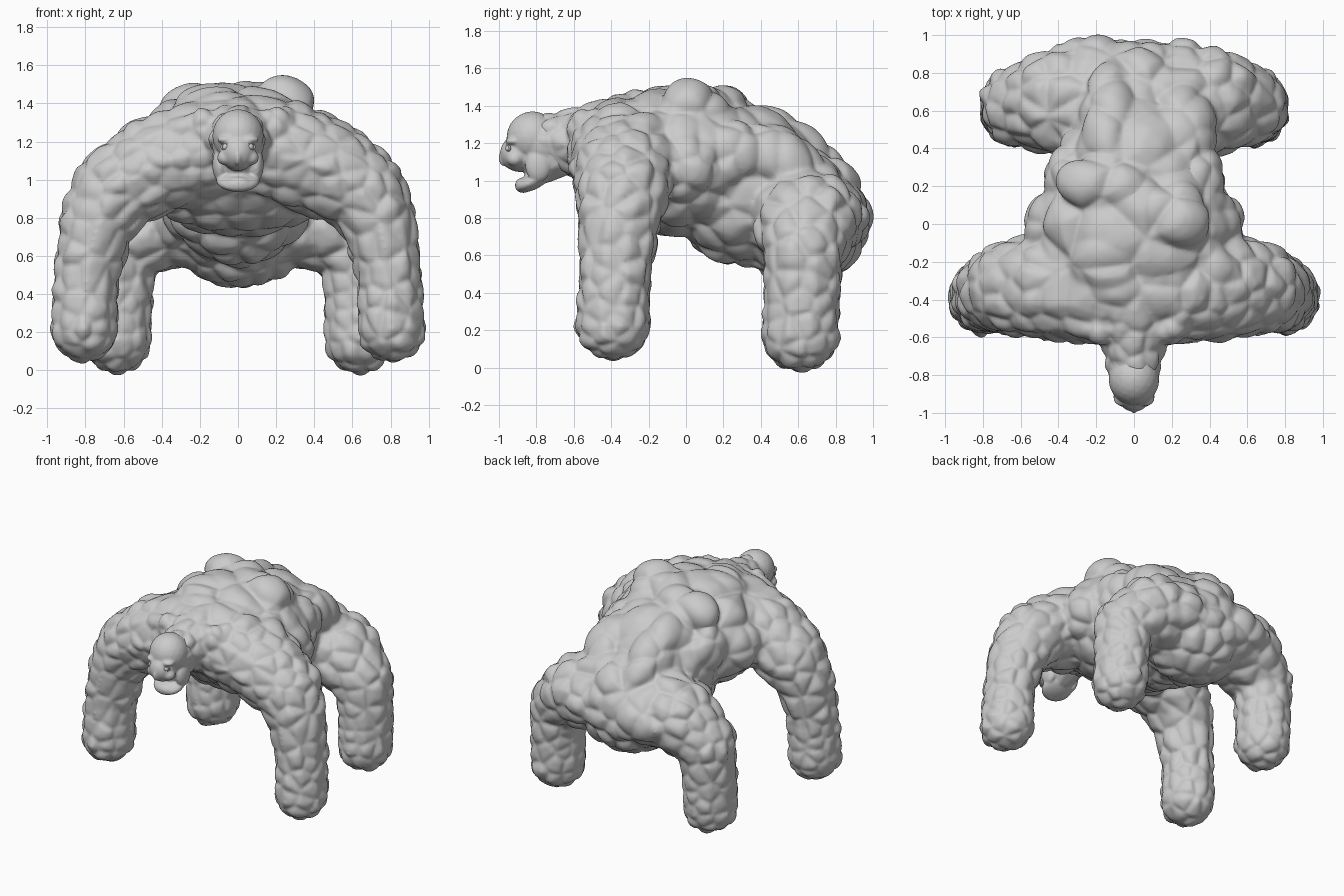
import bpy, bmesh, math, random
from mathutils import Matrix, Vector, kdtree

random.seed(7)
cube = bpy.data.objects.get("Cube")
if cube:
    bpy.data.objects.remove(cube, do_unlink=True)

stone = bpy.data.materials.new("stone_grey")
stone.use_nodes = True
GREY = (0.6, 0.6, 0.6, 1)
stone.diffuse_color = GREY
stone.node_tree.nodes["Principled BSDF"].inputs["Base Color"].default_value = GREY


def blob(bm, centre, radii, tilt=0, detail=3):
    """Ellipsoid, optionally pitched about x."""
    m = (Matrix.Translation(centre) @ Matrix.Rotation(math.radians(tilt), 4, 'X')
         @ Matrix.Diagonal((*radii, 1)))
    bmesh.ops.create_icosphere(bm, subdivisions=detail, radius=1, matrix=m)


def chain(bm, points, side=1, steps=7):
    """Tapered limb: overlapping spheres along x, y, z, radius points."""
    for a, b in zip(points, points[1:]):
        for i in range(steps + 1):
            x, y, z, r = Vector(a).lerp(Vector(b), i / steps)
            blob(bm, (x * side, y, z), (r, r * 1.1, r), detail=2)


def fuse(name, bm, voxel, smoothing):
    """Melt overlapping volumes into a single skin."""
    mesh = bpy.data.meshes.new(name)
    bm.to_mesh(mesh)
    bm.free()
    obj = bpy.data.objects.new(name, mesh)
    bpy.context.collection.objects.link(obj)
    rem = obj.modifiers.new("skin", 'REMESH')
    rem.mode = 'VOXEL'
    rem.voxel_size = voxel
    smooth = obj.modifiers.new("soften", 'SMOOTH')
    smooth.iterations = smoothing
    bpy.context.view_layer.update()
    dg = bpy.context.evaluated_depsgraph_get()
    obj.data = bpy.data.meshes.new_from_object(obj.evaluated_get(dg))
    obj.data.name = name
    obj.modifiers.clear()
    obj.data.materials.clear()
    obj.data.materials.append(stone)
    obj.data.shade_smooth()
    return obj


# Body volumes: shoulders, chest, waist, rump
bm = bmesh.new()
blob(bm, (0, -0.35, 1.17), (0.5, 0.25, 0.28))
blob(bm, (0, -0.04, 1.1), (0.54, 0.45, 0.4))
blob(bm, (0, 0.3, 0.98), (0.41, 0.4, 0.43))
blob(bm, (0, 0.62, 0.8), (0.39, 0.35, 0.37))

# Big boulders on the back and rump
blob(bm, (-0.13, 0.55, 1.13), (0.15, 0.36, 0.19), -35)
blob(bm, (0.25, 0.5, 1.1), (0.19, 0.25, 0.18), -35)
blob(bm, (-0.16, 0.2, 1.35), (0.24, 0.17, 0.14), -8)
blob(bm, (-0.13, -0.2, 1.37), (0.22, 0.18, 0.12), 8)
blob(bm, (0.2, 0.03, 1.35), (0.2, 0.19, 0.17))
blob(bm, (0.4, -0.28, 1.2), (0.15, 0.22, 0.16))
blob(bm, (-0.2, 0.77, 0.8), (0.24, 0.23, 0.2))
blob(bm, (0.24, 0.75, 0.8), (0.22, 0.22, 0.2))

# Neck, limbs and flank boulders
chain(bm, [(0, -0.42, 1.2, 0.24), (0, -0.59, 1.2, 0.185), (0, -0.72, 1.215, 0.145),
           (0, -0.8, 1.21, 0.12)])
FRONT = [(0.805, -0.39, 0.22, 0.185), (0.795, -0.38, 0.5, 0.175), (0.745, -0.36, 0.76, 0.2),
         (0.65, -0.335, 0.94, 0.235), (0.45, -0.33, 1.07, 0.265), (0.2, -0.34, 1.15, 0.28)]
HIND = [(0.635, 0.61, 0.165, 0.19), (0.63, 0.62, 0.42, 0.19), (0.61, 0.63, 0.64, 0.2),
        (0.4, 0.65, 0.79, 0.265), (0.1, 0.6, 0.84, 0.3)]
for s in (-1, 1):
    chain(bm, FRONT, s)
    chain(bm, HIND, s)
    blob(bm, (s * 0.44, -0.02, 1.08), (0.14, 0.2, 0.18))
    blob(bm, (s * 0.35, 0.24, 1.14), (0.13, 0.17, 0.17))
    blob(bm, (s * 0.18, -0.56, 1.27), (0.1, 0.08, 0.11))
    blob(bm, (s * 0.24, -0.5, 1.08), (0.12, 0.1, 0.1))
body = fuse("body", bm, 0.014, 6)


# Cobbled hide: packed domes, larger on the torso than on the limbs
def spacing(p):
    if p.z < 0.5 or p.y < -0.58:
        return 0.095
    if abs(p.x) > 0.52 or p.y < -0.4:
        return 0.125
    if p.z > 1.1 and p.y > -0.3:
        return 0.29
    return 0.17


verts = body.data.vertices
normals = [v.normal.copy() for v in verts]
seeds = []
for v in random.sample(list(verts), min(7000, len(verts))):
    gap = spacing(v.co) * random.uniform(0.75, 1.35)
    if all((v.co - q).length_squared > gap * gap for q, _, _ in seeds):
        height = min(gap, 0.2) * random.uniform(0.1, 0.24)
        seeds.append((v.co.copy(), gap, height))
tree = kdtree.KDTree(len(seeds))
for i, (q, _, _) in enumerate(seeds):
    tree.insert(q, i)
tree.balance()
for v, n in zip(verts, normals):
    (_, i, near), (_, _, far) = tree.find_n(v.co, 2)
    _, gap, height = seeds[i]
    t = min((far - near) / gap, 1)
    v.co += n * (height * (1 - (1 - t) ** 2) - 0.009)
soften = body.modifiers.new("soften", 'SMOOTH')
soften.iterations = 3

# Head: skull, muzzle, brow, cheeks, nose and open jaw
bm = bmesh.new()
blob(bm, (0, -0.82, 1.23), (0.135, 0.14, 0.14))
blob(bm, (0, -0.76, 1.2), (0.14, 0.14, 0.15))
blob(bm, (0, -0.89, 1.145), (0.095, 0.105, 0.1))
blob(bm, (0, -0.975, 1.12), (0.018, 0.028, 0.045))
chain(bm, [(0, -0.7, 1.14, 0.13), (0, -0.77, 1.08, 0.1)])
blob(bm, (0, -0.82, 0.995), (0.115, 0.1, 0.045), 25)
blob(bm, (0, -0.87, 0.975), (0.075, 0.045, 0.042))
for s in (-1, 1):
    blob(bm, (s * 0.06, -0.925, 1.21), (0.05, 0.04, 0.022))
    blob(bm, (s * 0.065, -0.915, 1.115), (0.045, 0.045, 0.04))
    blob(bm, (s * 0.095, -0.79, 1.08), (0.04, 0.07, 0.09))
head = fuse("head", bm, 0.008, 6)

# Eyes with raised lids
for side, s in (("left", 1), ("right", -1)):
    x, y, z = s * 0.064, -0.948, 1.172
    bpy.ops.mesh.primitive_uv_sphere_add(segments=20, ring_count=12, radius=0.018, location=(x, y, z))
    eye = bpy.context.object
    bpy.ops.mesh.primitive_torus_add(
        major_radius=0.022, minor_radius=0.005, major_segments=24, minor_segments=8,
        location=(x, y - 0.006, z), rotation=(math.radians(90), 0, s * 0.5))
    lid = bpy.context.object
    lid.scale = (1.2, 0.7, 1)
    for obj, part in ((eye, "eye"), (lid, "eyelid")):
        obj.name = side + "_" + part
        obj.data.materials.append(stone)
        obj.data.shade_smooth()
